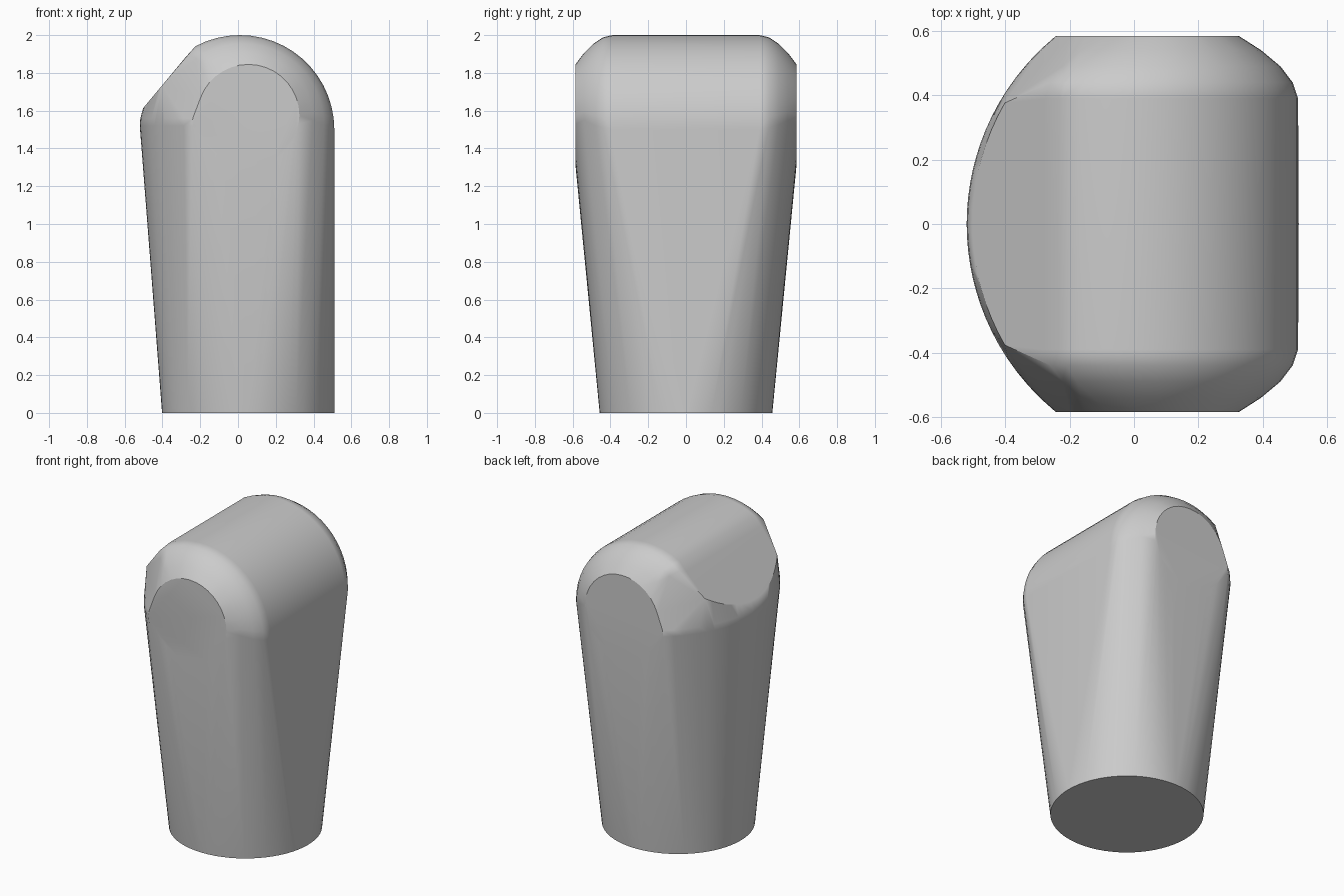
import bpy, bmesh, math

cube = bpy.data.objects.get("Cube")
if cube:
    bpy.data.objects.remove(cube, do_unlink=True)

# Plain grey finish
grey = bpy.data.materials.new("plain grey")
grey.use_nodes = True
colour = (0.6, 0.6, 0.6, 1)
grey.diffuse_color = colour
grey.node_tree.nodes["Principled BSDF"].inputs["Base Color"].default_value = colour


def arc(n, start, end):
    return [math.radians(start + (end - start) * i / n) for i in range(n + 1)]


points = []

# Round foot
for a in arc(64, 0, 360)[:-1]:
    points.append((0.055 + 0.457 * math.cos(a), 0.457 * math.sin(a), 0))

# Rounded crown lying along y, its ends easing into flat discs
# (half length, centre x, centre z, radius)
rings = [(0.39, 0.01, 1.50, 0.50), (0.44, 0.015, 1.51, 0.478),
         (0.49, 0.025, 1.525, 0.43), (0.54, 0.04, 1.55, 0.355),
         (0.585, 0.055, 1.575, 0.27)]
for side in (-1, 1):
    for y, cx, cz, r in rings:
        full = y > 0.55
        for a in arc(36, -180, 180) if full else arc(18, 0, 125):
            x = cx + r * math.cos(a)
            z = cz + r * math.sin(a)
            # the crown is planed off by the sloping right shoulder
            if not full:
                z = min(z, 1.82 + 1.2 * (x + 0.33))
            points.append((x, side * y, z))

# Bulging right side: lower curve, then the upper curve along the slope
for i in range(-14, 15):
    y = 0.585 * i / 14
    x = 0.235 - math.sqrt(0.755 ** 2 - y * y)
    points.append((x, y, 1.52))
    points.append((x + 0.003, y, 1.56))
    if abs(y) < 0.4:
        points.append((x + 0.018, y, 1.82 + 1.2 * (x + 0.348)))

# Stretch one skin over all the outlines
bm = bmesh.new()
for p in points:
    bm.verts.new(p)
bmesh.ops.remove_doubles(bm, verts=bm.verts, dist=0.004)
hull = bmesh.ops.convex_hull(bm, input=bm.verts)
inside = [v for v in bm.verts if not v.link_faces]
bmesh.ops.delete(bm, geom=inside, context='VERTS')
bmesh.ops.dissolve_limit(bm, angle_limit=math.radians(1), verts=bm.verts, edges=bm.edges)
bmesh.ops.recalc_face_normals(bm, faces=bm.faces)

mesh = bpy.data.meshes.new("rounded_body")
bm.to_mesh(mesh)
bm.free()
mesh.materials.append(grey)
body = bpy.data.objects.new("rounded_body", mesh)
bpy.context.collection.objects.link(body)

# Smooth skin with crisp foot edge
bpy.context.view_layer.objects.active = body
body.select_set(True)
bpy.ops.object.shade_smooth_by_angle(angle=math.radians(30))
weighted = body.modifiers.new("even shading", 'WEIGHTED_NORMAL')
weighted.keep_sharp = True
